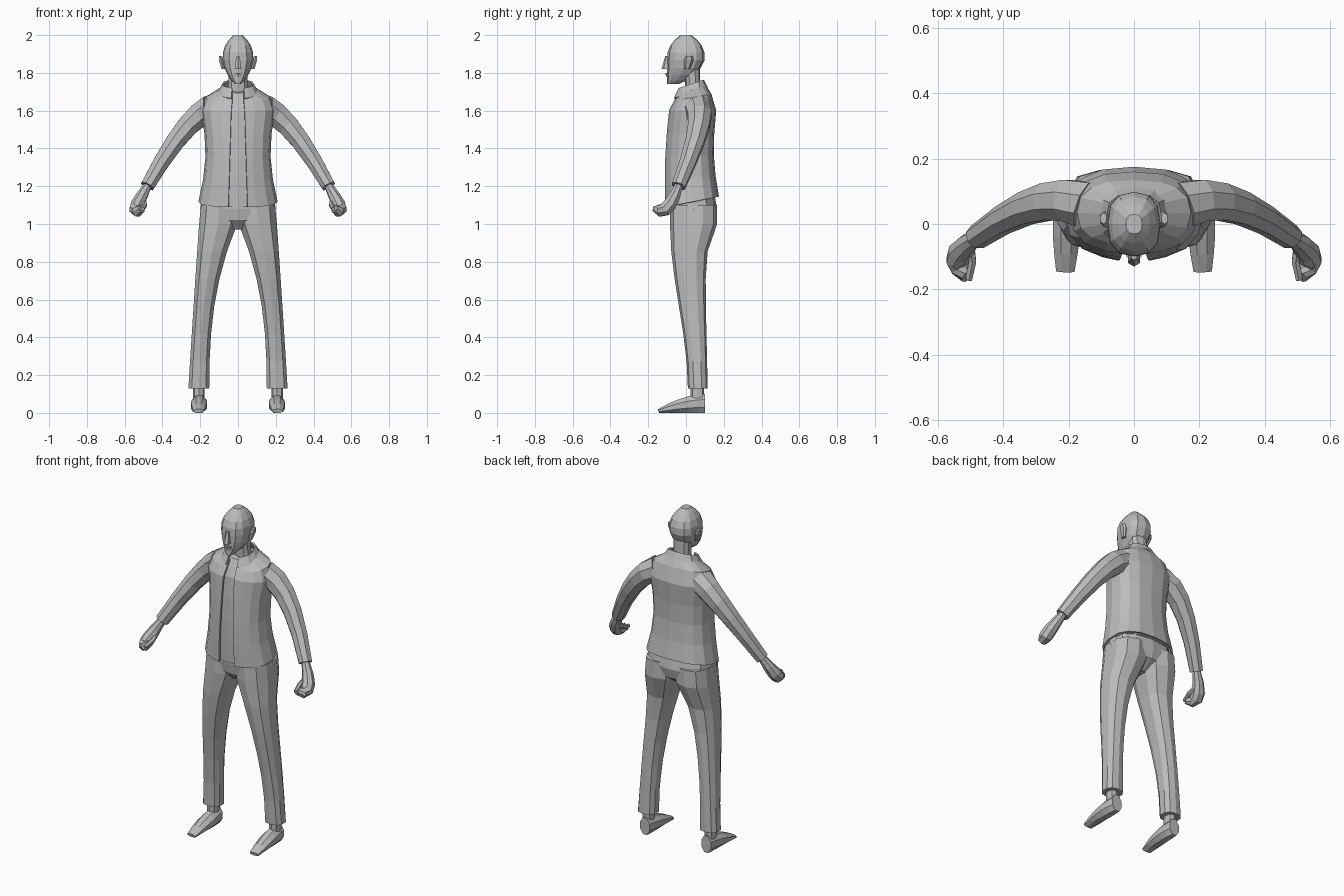
import bpy, bmesh, math
from mathutils import Vector

cube = bpy.data.objects.get("Cube")
if cube:
    bpy.data.objects.remove(cube, do_unlink=True)

GREY = (0.5, 0.5, 0.5, 1)
grey = bpy.data.materials.new("plain grey")
grey.use_nodes = True
grey.diffuse_color = GREY
grey.node_tree.nodes["Principled BSDF"].inputs["Base Color"].default_value = GREY


def mix(start, end, t):
    return start + (end - start) * t


def soften(value):
    """Make a circle slightly boxy."""
    return math.copysign(abs(value) ** 0.8, value)


def level(z, half_width, front, back, centre=0, sides=10, tilt=0, gap=None):
    """Nearly horizontal ring; with a gap it stays open at the front."""
    points = []
    for i in range(sides + (gap is not None)):
        angle = math.tau * i / sides - math.pi / 2
        x = centre + half_width * soften(math.cos(angle))
        y = mix(front, back, (soften(math.sin(angle)) + 1) / 2)
        points.append(Vector((x, y, z + tilt * y)))
    if gap is not None:
        points[0].x, points[-1].x = gap, -gap
    return points


def tube(start, bend, end, radius, end_radius, bulge=0,
         across=Vector((1, 0, 0)), grounded=False, sides=8, steps=5):
    """Rings along a curve bent towards a control point."""
    start, bend, end = Vector(start), Vector(bend), Vector(end)
    rings = []
    for step in range(steps + 1):
        t = step / steps
        middle = start.lerp(bend, t).lerp(bend.lerp(end, t), t)
        along = (bend - start).lerp(end - bend, t).normalized()
        side = (across - along * across.dot(along)).normalized()
        other = along.cross(side)
        width = mix(radius, end_radius, t) + bulge * math.sin(math.pi * t)
        height = middle.z if grounded else width
        grow = 1 / math.cos(math.pi / sides)
        ring = []
        for k in range(sides):
            angle = math.tau * (k + 0.5) / sides
            point = middle + grow * (side * width * math.cos(angle)
                                     + other * height * math.sin(angle))
            point.z = max(point.z, 0)
            ring.append(point)
        rings.append(ring)
    return rings


def loft(name, rings, closed=True, mirror=1):
    bm = bmesh.new()
    rows = [[bm.verts.new((p.x * mirror, p.y, p.z)) for p in ring] for ring in rings]
    count = len(rows[0])
    for low, high in zip(rows, rows[1:]):
        for i in range(count if closed else count - 1):
            j = (i + 1) % count
            bm.faces.new((low[i], low[j], high[j], high[i]))
    if closed:
        bm.faces.new(rows[0])
        bm.faces.new(rows[-1])
    bmesh.ops.recalc_face_normals(bm, faces=bm.faces)
    mesh = bpy.data.meshes.new(name)
    bm.to_mesh(mesh)
    bm.free()
    mesh.materials.append(grey)
    part = bpy.data.objects.new(name, mesh)
    bpy.context.collection.objects.link(part)
    if not closed:
        cloth = part.modifiers.new("cloth thickness", "SOLIDIFY")
        cloth.thickness = 0.01
        cloth.offset = 0


def pair(name, rings):
    loft("left_" + name, rings)
    loft("right_" + name, rings, mirror=-1)


def torso(inset, is_open):
    """Waisted body from the tilted hem to the chest, then the shoulders."""
    def ring(z, half_width, front, back, tilt, gap):
        return level(z, half_width - inset, front + inset, back - inset,
                     sides=16, tilt=tilt, gap=gap if is_open else None)
    rings = []
    steps = 4
    for step in range(steps + 1):
        t = step / steps
        waist = math.sin(math.pi * t)
        rings.append(ring(mix(1.11, 1.6, t), mix(0.205, 0.19, t) - 0.03 * waist,
                          mix(-0.105, -0.085, t) - 0.01 * waist,
                          mix(0.17, 0.155, t) - 0.02 * waist,
                          0.2 * (1 - t) ** 2, mix(0.05, 0.035, t)))
    rings.append(ring(1.66, 0.17, -0.06, 0.13, 0.2, 0.03))
    rings.append(ring(1.7, 0.09, -0.035, 0.1, 0.35, 0.03))
    return rings


def trouser_leg():
    """Leg narrowing from the seat to a straight hem."""
    rings = [level(1.1, 0.1, -0.085, 0.165, centre=0.1)]
    steps = 6
    for step in range(steps + 1):
        t = step / steps
        inner = 0.15 * (1 - (1 - t) ** 2.5)
        outer = mix(0.21, 0.265, t)
        front = mix(-0.085, 0.01, t * t * (3 - 2 * t))
        back = mix(0.095, 0.115, t) + 0.07 * (1 - t) ** 8
        rings.append(level(mix(1, 0.13, t), (outer - inner) / 2, front, back,
                           centre=(outer + inner) / 2))
    return rings


def skull():
    """Rounded crown over a face that narrows back to the chin."""
    rings = []
    steps = 10
    for step in range(1, steps):
        t = (1 - math.cos(math.pi * step / steps)) / 2
        girth = math.sqrt(math.sin(math.pi * t ** 1.2))
        crown = t > 0.55
        rings.append(level(mix(1.735, 2, t), 0.082 * girth,
                           -0.1 * girth if crown else -0.1,
                           0.1 * girth if crown else mix(-0.07, 0.1, girth),
                           sides=12))
    rings[-1] = [Vector((p.x, p.y, 2)) for p in rings[-1]]
    return rings


# Open jacket with a collar over a shirt
loft("jacket", torso(0, True), closed=False)
loft("shirt", torso(0.013, False))
loft("collar", [level(1.685, 0.105, -0.06, 0.11, sides=12, tilt=0.35, gap=0.035),
                level(1.73, 0.08, -0.035, 0.09, sides=12, tilt=0.35, gap=0.03)],
     closed=False)
pair("sleeve", tube((0.15, 0.06, 1.61), (0.28, 0.11, 1.56), (0.48, -0.04, 1.2),
                    0.07, 0.036, across=Vector((0, 1, 0))))

# Curled hands with thumbs
pair("hand", tube((0.475, -0.035, 1.21), (0.58, -0.1, 1.03), (0.51, -0.16, 1.08),
                  0.02, 0.02, bulge=0.016))
pair("thumb", tube((0.5, -0.07, 1.12), (0.485, -0.11, 1.1), (0.505, -0.17, 1.08),
                   0.013, 0.01, sides=6, steps=2))

# Trousers
loft("hips", [level(1.16, 0.185, -0.085, 0.15, sides=12),
              level(1.08, 0.2, -0.085, 0.165, sides=12),
              level(1.02, 0.17, -0.075, 0.15, sides=12),
              level(0.97, 0.06, -0.03, 0.08, sides=12)])
pair("trouser_leg", trouser_leg())

# Bare ankles and feet
pair("ankle", [level(z, 0.03, 0.025, 0.095, centre=0.207, sides=8) for z in (0.04, 0.2)])
pair("foot", tube((0.205, 0.1, 0.05), (0.205, 0, 0.05), (0.21, -0.145, 0.01),
                  0.032, 0.028, bulge=0.012, grounded=True))

# Neck, head and face
loft("neck", [level(1.67, 0.06, 0, 0.095), level(1.75, 0.052, -0.005, 0.075),
              level(1.84, 0.052, -0.02, 0.075)])
loft("head", skull())
loft("nose", [level(1.82, 0.02, -0.13, -0.08, sides=6),
              level(1.89, 0.01, -0.11, -0.08, sides=6)])
loft("lips", [level(1.78, 0.02, -0.105, -0.07, sides=6),
              level(1.8, 0.025, -0.11, -0.07, sides=6)])
pair("ear", [level(1.82, 0.01, -0.01, 0.02, centre=0.078, sides=6),
             level(1.87, 0.013, -0.01, 0.04, centre=0.09, sides=6),
             level(1.89, 0.01, 0, 0.035, centre=0.093, sides=6)])
